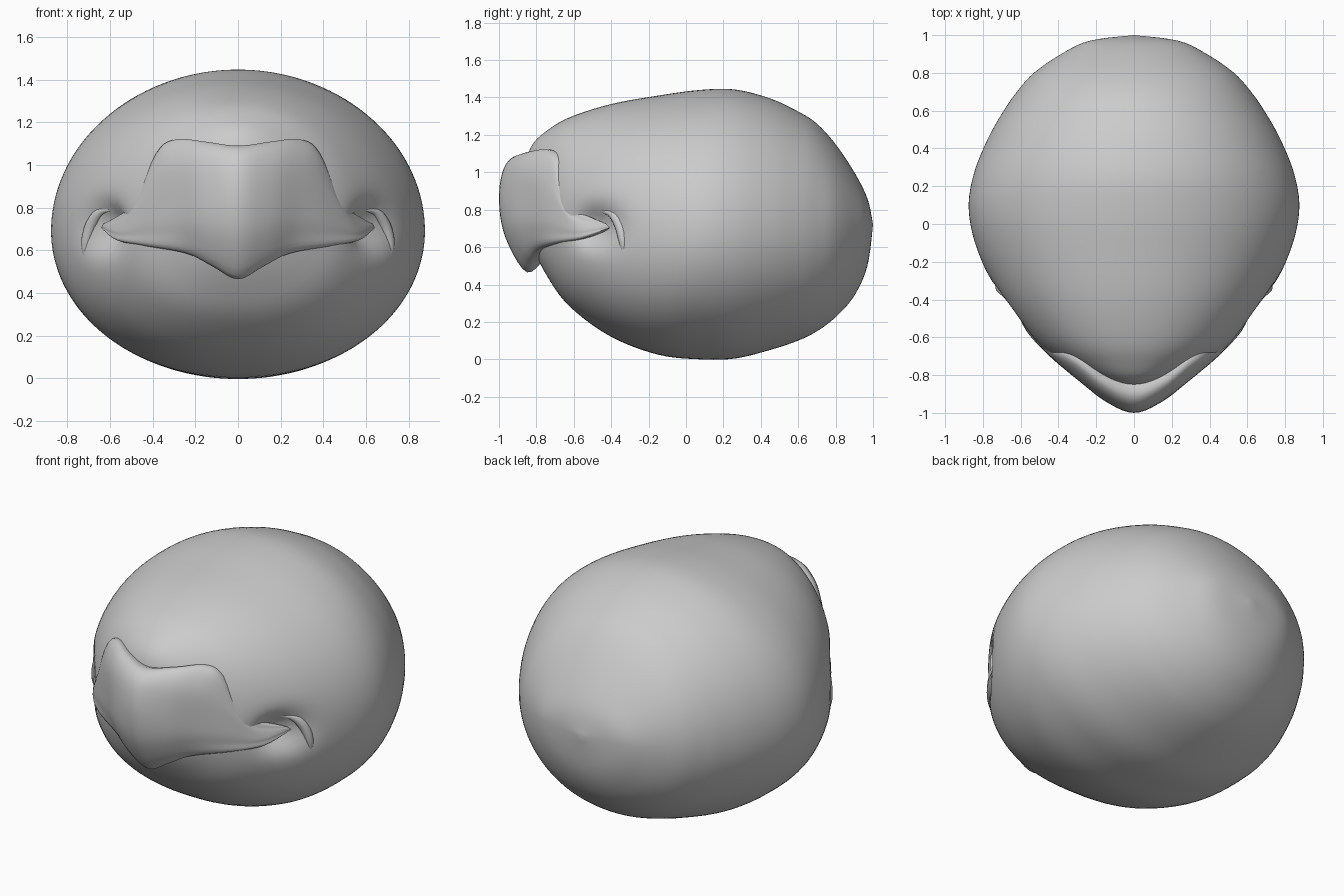
import bpy, math
from mathutils import Vector

if "Cube" in bpy.data.objects:
    bpy.data.objects.remove(bpy.data.objects["Cube"])


def spline(rows, steps):
    """Smoothly resample a list of vectors, passing through each one."""
    out, n = [], len(rows)
    for i in range(n - 1):
        a, b, c, d = (rows[max(i - 1, 0)], rows[i], rows[i + 1], rows[min(i + 2, n - 1)])
        for s in range(steps):
            t = s / steps
            out.append(tuple(
                q + 0.5 * t * (r - p + t * (2 * p - 5 * q + 4 * r - w + t * (3 * (q - r) + w - p)))
                for p, q, r, w in zip(a, b, c, d)))
    return out + [tuple(rows[-1])]


def grid_object(name, grid, wrap=False):
    """Skin a grid of points and shade it smooth."""
    cols = len(grid[0])
    faces = []
    for i in range(len(grid) - 1):
        for j in range(cols if wrap else cols - 1):
            k = (j + 1) % cols
            faces.append((i * cols + j, i * cols + k, (i + 1) * cols + k, (i + 1) * cols + j))
    me = bpy.data.meshes.new(name)
    me.from_pydata([p for row in grid for p in row], [], faces)
    ob = bpy.data.objects.new(name, me)
    bpy.context.collection.objects.link(ob)
    bpy.ops.object.select_all(action='DESELECT')
    bpy.context.view_layer.objects.active = ob
    ob.select_set(True)
    bpy.ops.object.mode_set(mode='EDIT')
    bpy.ops.mesh.select_all(action='SELECT')
    bpy.ops.mesh.remove_doubles(threshold=0.0005)
    bpy.ops.mesh.normals_make_consistent(inside=False)
    bpy.ops.object.mode_set(mode='OBJECT')
    bpy.ops.object.shade_smooth_by_angle(angle=math.radians(50))
    return ob


# Head: stations of y, half width, top z, widest z, bottom z
stations = [
    (-.865, 0, .9, .9, .9), (-.855, .08, 1.05, .88, .72), (-.82, .2, 1.15, .84, .6),
    (-.74, .36, 1.225, .79, .44), (-.62, .525, 1.295, .75, .28), (-.4, .70, 1.365, .71, .12),
    (-.15, .825, 1.41, .69, .025), (.07, .875, 1.44, .69, .0), (.26, .85, 1.443, .69, .004),
    (.45, .775, 1.395, .69, .05), (.6, .69, 1.325, .69, .10), (.7, .62, 1.26, .69, .15),
    (.8, .53, 1.15, .70, .225), (.9, .385, 1.0, .71, .34), (.97, .235, .86, .72, .50),
    (1, 0, .72, .72, .72)]
head = []
for y, w, top, mid, low in spline(stations, 5):
    ring = []
    front = min(max((.1 - y) / .7, 0), 1)
    for k in range(128):
        a = math.tau * (k + .5) / 128
        c, s = math.cos(a), math.sin(a)
        # the section gets squarer toward the jaw
        p = 1 - front * (.07 if s > 0 else .18)
        x = w * math.copysign(abs(c) ** p, c)
        s = math.copysign(abs(s) ** p, s)
        z = mid + s * ((top - mid) if s > 0 else (mid - low))
        # hollow around each corner of the mouth
        dent = 0.115 * math.exp(-((y + .48) / .10) ** 2 - ((z - .71) / .10) ** 2)
        ring.append((x - math.copysign(dent, x) if abs(x) > .3 else x, y, z))
    head.append(ring)
grid_object("head", head, wrap=True)

# Beak: rows from the tucked-in top edge to the tucked-in lower edge, right half
beak_rows = [
    [(0, -.78, 1.05), (.15, -.74, 1.07), (.27, -.64, 1.07), (.32, -.57, 1.0), (.42, -.50, .78), (.56, -.38, .70)],
    [(0, -.90, 1.09), (.16, -.84, 1.11), (.29, -.74, 1.12), (.38, -.68, 1.06), (.475, -.625, .83), (.62, -.425, .725)],
    [(0, -.975, 1.02), (.15, -.92, 1.02), (.28, -.83, 1.01), (.39, -.735, .96), (.515, -.615, .77), (.635, -.42, .718)],
    [(0, -1.0, .85), (.15, -.94, .83), (.29, -.83, .81), (.43, -.715, .77), (.555, -.58, .71), (.638, -.415, .712)],
    [(0, -.965, .65), (.14, -.92, .67), (.28, -.82, .69), (.44, -.70, .68), (.565, -.57, .675), (.638, -.41, .706)],
    [(0, -.85, .465), (.12, -.84, .525), (.24, -.79, .585), (.43, -.685, .62), (.56, -.555, .645), (.63, -.41, .70)],
    [(0, -.74, .56), (.12, -.72, .59), (.22, -.66, .62), (.35, -.58, .64), (.45, -.48, .66), (.56, -.38, .695)]]
beak = []
for row in beak_rows:
    left = [(-x, y, z) for x, y, z in reversed(row[1:])]
    beak.append(spline(left + row, 5))
columns = [spline(col, 5) for col in zip(*beak)]
grid_object("beak", columns)

# Cheek folds: slim tapered crescents beside the mouth corners
fold = spline([(.59, -.46, .79), (.642, -.40, .78), (.685, -.355, .72), (.713, -.335, .62), (.70, -.33, .52)], 6)
for side, name in ((1, "right_cheek_fold"), (-1, "left_cheek_fold")):
    tube = []
    for i, p in enumerate(fold):
        u = i / (len(fold) - 1)
        r = 0.028 * math.sin(math.pi * u) + 0.001
        t = (Vector(fold[min(i + 1, len(fold) - 1)]) - Vector(fold[max(i - 1, 0)])).normalized()
        n = t.cross(Vector((1, 0, 0))).normalized()
        b = t.cross(n)
        ring = [Vector(p) + r * (n * math.cos(a) + b * math.sin(a))
                for a in (math.tau * k / 12 for k in range(12))]
        tube.append([(side * v.x, v.y, v.z) for v in ring])
    grid_object(name, tube, wrap=True)
